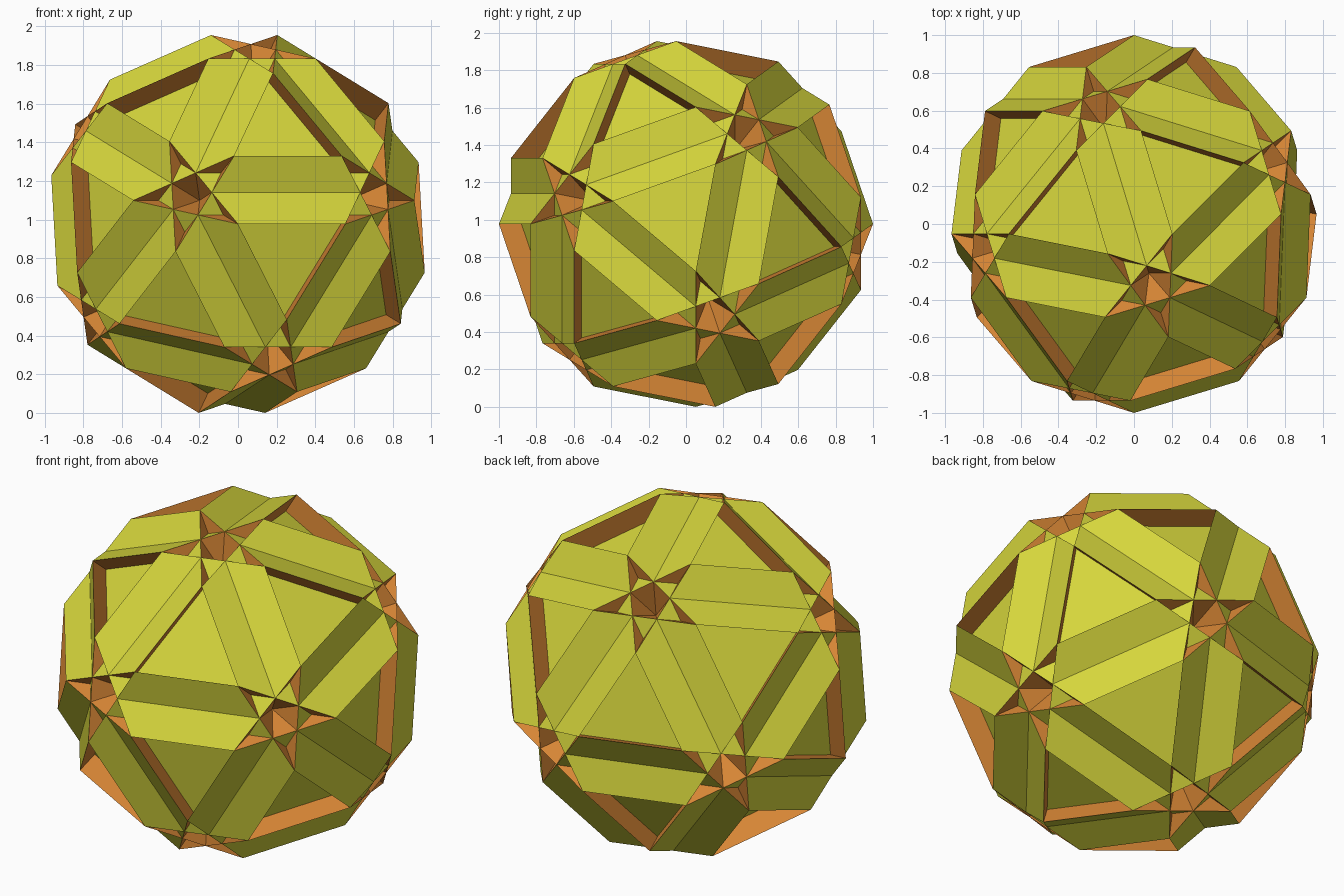
import bpy, bmesh, math
from mathutils import Matrix, Vector

cube = bpy.data.objects.get("Cube")
if cube:
    bpy.data.objects.remove(cube, do_unlink=True)

PHI = (1 + math.sqrt(5)) / 2


def material(name, rgb):
    mat = bpy.data.materials.new(name)
    mat.use_nodes = True
    color = (*rgb, 1.0)
    mat.diffuse_color = color
    mat.node_tree.nodes["Principled BSDF"].inputs["Base Color"].default_value = color
    return mat


# Icosahedron supplies the five-fold (corner) and three-fold (face) axes
bm = bmesh.new()
bmesh.ops.create_icosphere(bm, subdivisions=1, radius=1)
five_axes = [v.co.normalized() for v in bm.verts]
triangles = [[v.co.normalized() for v in f.verts] for f in bm.faces]
bm.free()
three_axes = [sum(t, Vector()).normalized() for t in triangles]

# Sixty corners, each on the arc between a corner axis and a face axis
blend = math.sqrt(3) / (PHI * 2 * math.sin(math.radians(36)))
corners = [(a + blend * n).normalized()
           for t, n in zip(triangles, three_axes) for a in t]

# Turn the solid so one corner points to the front and one edge lies level
v, w, u = corners[:3]
ey = -v
ex = (w - v * w.dot(v)).normalized()
ez = ex.cross(ey)
if u.dot(ez) > 0:
    w, u = u, w
    ex = (w - v * w.dot(v)).normalized()
    ez = ex.cross(ey)
turn = Matrix((ex, ey, ez))
edge = (w - v).length
corners = [turn @ c for c in corners]
lift = Vector((0, 0, max(c.z for c in corners)))


def crossing_plates(name, axes, radius, mat):
    """Regular polygons square to each axis, passing through one another."""
    height = math.sqrt(1 - radius * radius)
    bm = bmesh.new()
    verts = [bm.verts.new(c + lift) for c in corners]
    for axis in axes:
        n = turn @ axis
        side = n.orthogonal().normalized()
        up = n.cross(side)
        ring = [i for i, c in enumerate(corners) if abs(c.dot(n) - height) < 0.005]
        ring.sort(key=lambda i: math.atan2(corners[i].dot(up), corners[i].dot(side)))
        bm.faces.new([verts[i] for i in ring])
    mesh = bpy.data.meshes.new(name)
    bm.to_mesh(mesh)
    bm.free()
    mesh.materials.append(mat)
    obj = bpy.data.objects.new(name, mesh)
    bpy.context.collection.objects.link(obj)
    return obj


yellow = material("olive yellow", (0.67, 0.67, 0.045))
orange = material("orange", (0.67, 0.235, 0.035))

# Twenty hexagons and twelve decagons share the same corners
crossing_plates("hexagon_plates", three_axes, edge, yellow)
crossing_plates("decagon_plates", five_axes, edge * PHI, orange)
